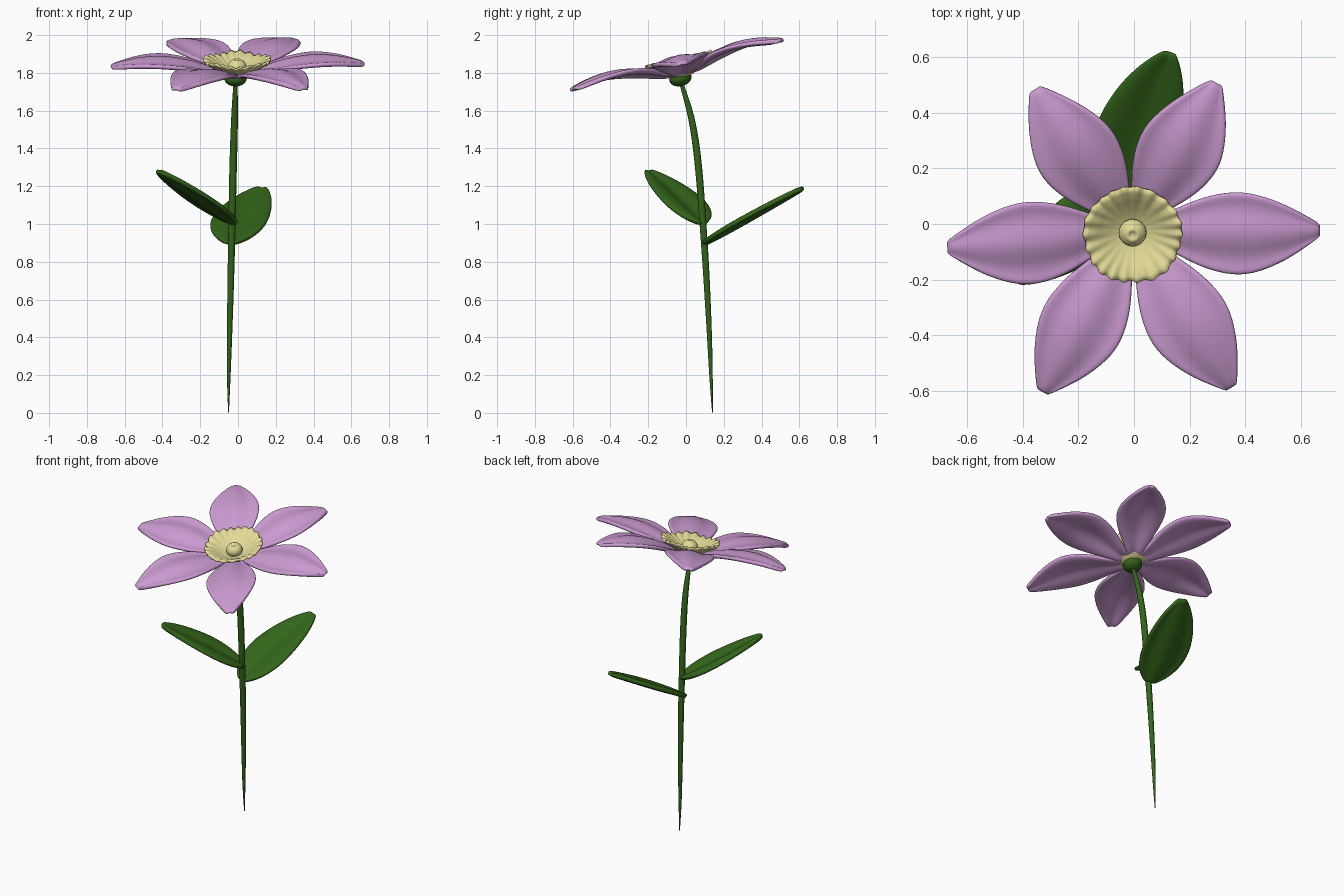
import bpy, bmesh, math
from mathutils import Vector, Matrix

if "Cube" in bpy.data.objects:
    bpy.data.objects.remove(bpy.data.objects["Cube"])


def material(name, rgb):
    m = bpy.data.materials.new(name)
    m.diffuse_color = (*rgb, 1)
    m.use_nodes = True
    m.node_tree.nodes["Principled BSDF"].inputs["Base Color"].default_value = m.diffuse_color
    return m


PURPLE = material("petal_purple", (0.60, 0.33, 0.64))
GREEN = material("leaf_green", (0.033, 0.13, 0.010))
YELLOW = material("corona_yellow", (0.76, 0.71, 0.31))

# Tilted frame of the flower head
HEAD = Matrix.Translation((-0.005, -0.035, 1.846)) @ Matrix.Rotation(math.radians(13.2), 4, 'X')


def finish(name, bm, mat, matrix=Matrix.Identity(4)):
    bmesh.ops.recalc_face_normals(bm, faces=bm.faces)
    for f in bm.faces:
        f.smooth = True
    me = bpy.data.meshes.new(name)
    bm.to_mesh(me)
    bm.free()
    me.materials.append(mat)
    ob = bpy.data.objects.new(name, me)
    ob.matrix_world = matrix
    bpy.context.collection.objects.link(ob)
    return ob


def blade(name, centres, widths, ref, wave, thick, mat, matrix=Matrix.Identity(4)):
    """Thick sheet along a centre line; wave gives the lengthwise ridges."""
    bm = bmesh.new()
    cols, rows, wmax = 9, [], max(widths)
    axis = (centres[-1] - centres[0]).normalized()
    side = (ref - axis * ref.dot(axis)).normalized()
    up = axis.cross(side)
    if up.z < 0:
        up = -up
    for c, w in zip(centres, widths):
        row = []
        for i in range(cols):
            u = 2 * i / (cols - 1) - 1
            lift = wave * math.cos(1.5 * math.pi * u) * w / wmax
            row.append(bm.verts.new(c + side * w * u + up * lift))
        rows.append(row)
    for a, b in zip(rows, rows[1:]):
        for i in range(cols - 1):
            bm.faces.new((a[i], a[i + 1], b[i + 1], b[i]))
    ob = finish(name, bm, mat, matrix)
    s = ob.modifiers.new("thickness", 'SOLIDIFY')
    s.thickness, s.offset = thick, 0
    s = ob.modifiers.new("smooth", 'SUBSURF')
    s.levels = s.render_levels = 2
    return ob


def lathe(name, profile, n, mat, ruffle=0, waves=22):
    """Revolve (radius, height, ruffle weight) points in the head frame."""
    bm = bmesh.new()
    rings = []
    for r, h, k in profile:
        ring = []
        for i in range(n):
            a = 2 * math.pi * i / n
            d = k * ruffle * (0.6 * math.cos(waves * a + math.sin(3 * a)) + 0.6 * math.sin(5 * a))
            ring.append(bm.verts.new(((r + 0.5 * d) * math.cos(a), (r + 0.5 * d) * math.sin(a), h + d)))
        rings.append(ring)
    for a, b in zip(rings, rings[1:]):
        for i in range(n):
            j = (i + 1) % n
            bm.faces.new((a[i], a[j], b[j], b[i]))
    bm.faces.new(rings[0])
    bm.faces.new(rings[-1])
    return finish(name, bm, mat, HEAD)


# Six petals: (radius, half width, height)
PETAL = [(0.05, 0.042, -0.05), (0.11, 0.062, -0.038), (0.17, 0.092, -0.018),
         (0.25, 0.132, 0.006), (0.36, 0.159, 0.026), (0.45, 0.146, 0.030),
         (0.55, 0.103, 0.022), (0.62, 0.058, 0.008), (0.672, 0.022, -0.002)]
for n, (deg, length) in enumerate([(1, 0.67), (61.5, 0.63), (123.5, 0.635),
                                   (184.5, 0.665), (241, 0.665), (302, 0.667)]):
    a = math.radians(deg)
    d = Vector((math.cos(a), math.sin(a), 0))
    pts = [d * r * length / 0.665 + Vector((0, 0, h)) for r, w, h in PETAL]
    blade(f"petal_{n + 1}", pts, [w for r, w, h in PETAL],
          Vector((-d.y, d.x, 0)), 0.011, 0.025, PURPLE, HEAD)

# Ruffled shallow corona
lathe("corona", [(0.03, -0.075, 0), (0.07, -0.06, 0), (0.12, -0.022, 0.2), (0.155, 0.004, 0.6),
                 (0.178, 0.018, 1), (0.176, 0.027, 1), (0.155, 0.023, 0.7), (0.12, 0.004, 0.3),
                 (0.08, -0.02, 0), (0.04, -0.035, 0), (0.01, -0.04, 0)], 132, YELLOW, 0.010)

# Round stigma with a dimple on top
ball = [(0.05 * math.sin(t), -0.014 - 0.042 * math.cos(t), 0)
        for t in [math.pi * k / 12 for k in range(1, 11)]]
lathe("stigma", ball + [(0.018, 0.027, 0), (0.012, 0.020, 0), (0.004, 0.018, 0)], 32, YELLOW)

# Green receptacle under the petals
bm = bmesh.new()
bmesh.ops.create_uvsphere(bm, u_segments=24, v_segments=14, radius=1)
finish("receptacle", bm, GREEN,
       HEAD @ Matrix.Translation((-0.008, -0.012, -0.074)) @ Matrix.Diagonal((0.06, 0.06, 0.042, 1)))

# Stem: curved and tapered, (x, y, z, radius)
STEM = [(-0.05, 0.14, 0.002, 0.002), (-0.05, 0.134, 0.15, 0.009), (-0.045, 0.125, 0.4, 0.014),
        (-0.037, 0.107, 0.75, 0.018), (-0.032, 0.09, 1.0, 0.019), (-0.026, 0.068, 1.3, 0.020),
        (-0.02, 0.042, 1.5, 0.019), (-0.016, 0.01, 1.64, 0.016), (-0.013, -0.03, 1.76, 0.010)]
cu = bpy.data.curves.new("stem", 'CURVE')
cu.dimensions = '3D'
cu.bevel_depth, cu.bevel_resolution, cu.use_fill_caps = 1.0, 3, True
sp = cu.splines.new('NURBS')
sp.points.add(len(STEM) - 1)
for p, (x, y, z, r) in zip(sp.points, STEM):
    p.co, p.radius = (x, y, z, 1), r
sp.order_u, sp.use_endpoint_u, sp.resolution_u = 3, True, 6
cu.materials.append(GREEN)
bpy.context.collection.objects.link(bpy.data.objects.new("stem", cu))

# Two leaves: width profile along the length, bent centre line
LEAF = [(0, 0.025), (0.08, 0.08), (0.2, 0.122), (0.35, 0.145), (0.5, 0.146),
        (0.7, 0.122), (0.85, 0.086), (0.95, 0.048), (1.0, 0.02)]


def leaf(name, base, mid, tip, scale, ref):
    b, m, t = Vector(base), Vector(mid), Vector(tip)
    ctrl = 2 * m - (b + t) / 2
    pts = [b * (1 - s) ** 2 + ctrl * 2 * s * (1 - s) + t * s * s for s, w in LEAF]
    blade(name, pts, [w * scale for s, w in LEAF], Vector(ref), -0.010, 0.026, GREEN)


leaf("back_leaf", (-0.045, 0.095, 0.895), (0.02, 0.35, 1.04), (0.13, 0.62, 1.19), 1.05, (1, 0, 0.08))
leaf("left_leaf", (-0.02, 0.09, 1.0), (-0.215, -0.03, 1.135), (-0.425, -0.205, 1.28), 0.88, (0, 1, -0.28))
